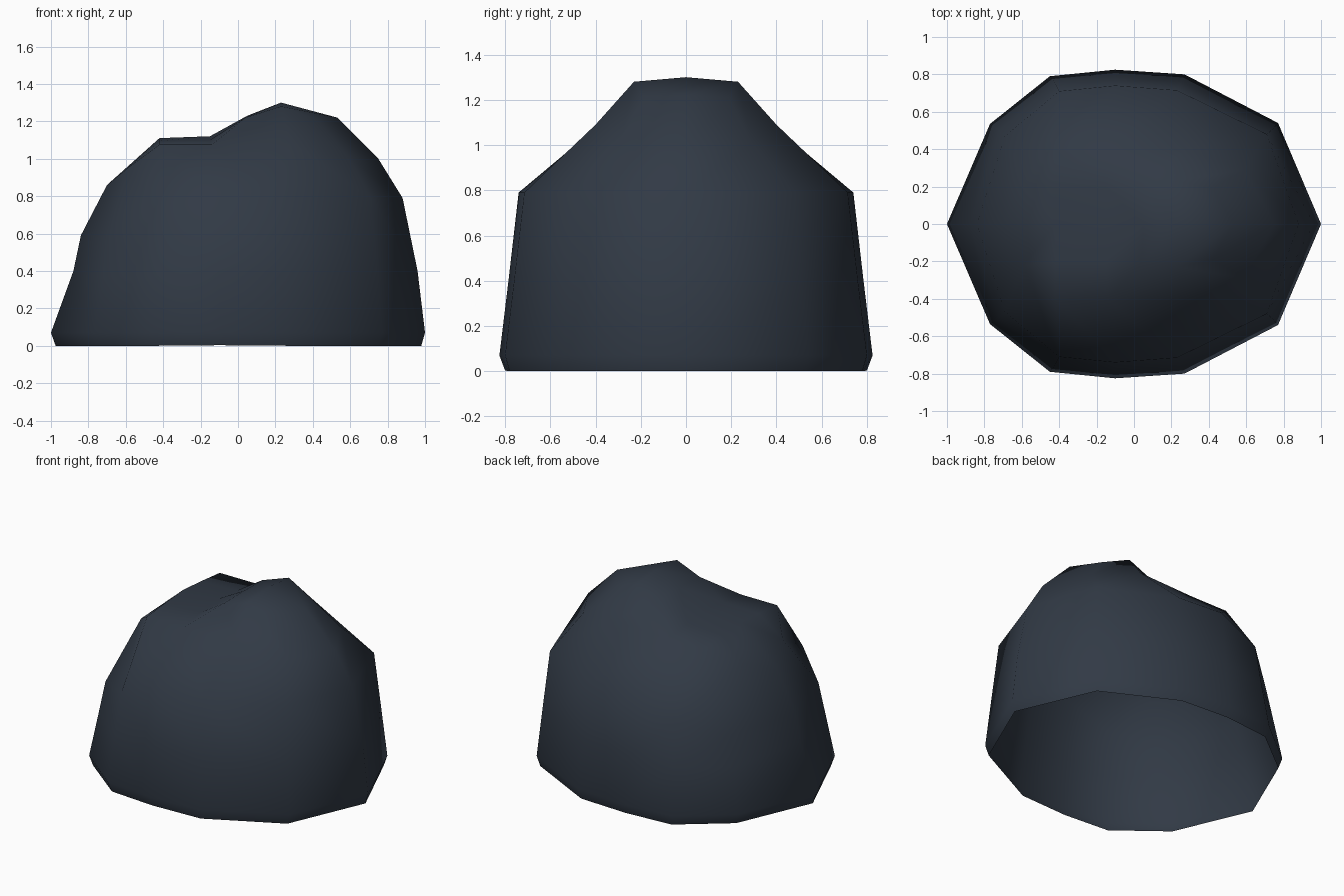
import bpy, bmesh

if "Cube" in bpy.data.objects:
    bpy.data.objects.remove(bpy.data.objects["Cube"])

# Half-outlines from right (+x) round the back to left (-x), bottom to top
L0 = [(.98, 0, 0), (.75, .53, 0), (.26, .78, 0), (-.1, .80, 0.003), (-.43, .77, 0), (-.75, .52, 0), (-.975, 0, 0)]
L1 = [(1, 0, .07), (.77, .54, .07), (.27, .80, .07), (-.1, .825, .07), (-.45, .79, .07), (-.77, .535, .07), (-1, 0, .07)]
L2 = [(.96, 0, .4), (.745, .51, .4), (.25, .76, .4), (-.1, .785, .4), (-.42, .75, .38), (-.72, .50, .37), (-.88, 0, .4)]
L3 = [(.88, 0, .79), (.71, .48, .79), (.23, .715, .79), (-.1, .74, .79), (-.40, .71, .67), (-.69, .47, .58), (-.84, 0, .59)]
L4 = [(.75, 0, 1.0), (.59, .29, 1.01), (.28, .40, 1.09), (-.14, .40, 1.075), (-.42, .40, 1.075), (-.59, .22, .95), (-.70, 0, .86)]
L5 = [(.53, 0, 1.22), (.42, .19, 1.21), (.23, .23, 1.28), (.04, .21, 1.22), (-.15, .20, 1.10), (-.42, .20, 1.095), (-.42, 0, 1.11)]
CREST = [(.23, 0, 1.30), (.05, 0, 1.23), (-.15, 0, 1.12)]

bm = bmesh.new()


def build_half(sign):
    rows = [[bm.verts.new((x, y * sign, z)) for x, y, z in row] for row in (L0, L1, L2, L3, L4, L5)]
    c = [bm.verts.new(p) for p in CREST]
    # side wall
    for a, b in zip(rows, rows[1:]):
        for i in range(6):
            bm.faces.new((a[i], a[i + 1], b[i + 1], b[i]))
    # top cap with its saddle
    t = rows[-1]
    bm.faces.new((t[0], t[1], t[2], c[0]))
    bm.faces.new((c[0], t[2], t[3], c[1]))
    bm.faces.new((c[1], t[3], t[4], c[2]))
    bm.faces.new((c[2], t[4], t[5], t[6]))


build_half(1)
build_half(-1)
bmesh.ops.remove_doubles(bm, verts=bm.verts[:], dist=.001)
bmesh.ops.recalc_face_normals(bm, faces=bm.faces[:])
if sum(f.normal.dot(f.calc_center_median()) for f in bm.faces) < 0:
    bmesh.ops.reverse_faces(bm, faces=bm.faces[:])
for f in bm.faces:
    f.smooth = True

# Open-bottomed boulder shell
mesh = bpy.data.meshes.new("boulder")
bm.to_mesh(mesh)
bm.free()
mat = bpy.data.materials.new("dark slate")
mat.diffuse_color = (.031, .042, .060, 1)
mat.use_nodes = True
mat.node_tree.nodes["Principled BSDF"].inputs["Base Color"].default_value = mat.diffuse_color
mesh.materials.append(mat)
boulder = bpy.data.objects.new("boulder", mesh)
bpy.context.collection.objects.link(boulder)
